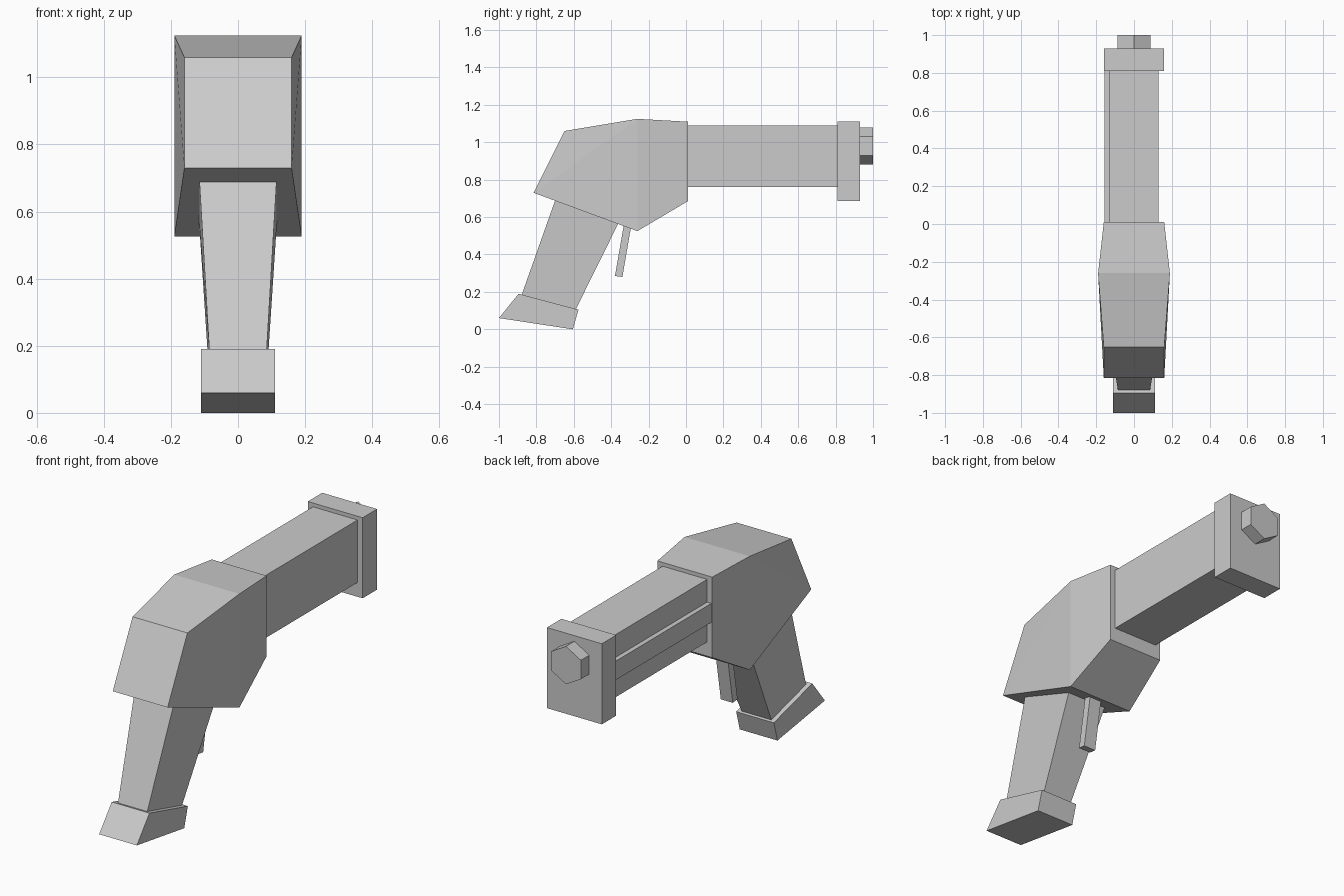
import bpy
import math

cube = bpy.data.objects.get("Cube")
if cube:
    bpy.data.objects.remove(cube, do_unlink=True)

grey = bpy.data.materials.new("plain_grey")
grey.use_nodes = True
color = (0.6, 0.6, 0.6, 1)
grey.diffuse_color = color
grey.node_tree.nodes["Principled BSDF"].inputs["Base Color"].default_value = color


def extrude_profile(name, points):
    """Solid symmetric about x = 0; each point is (y, z, half width)."""
    n = len(points)
    verts = [(s * w, y, z) for s in (1, -1) for y, z, w in points]
    faces = [tuple(range(n)), tuple(reversed(range(n, 2 * n)))]
    faces += [(i, i + n, (i + 1) % n + n, (i + 1) % n) for i in range(n)]
    return finish(name, verts, faces)


def finish(name, verts, faces):
    mesh = bpy.data.meshes.new(name)
    mesh.from_pydata(verts, [], faces)
    mesh.materials.append(grey)
    obj = bpy.data.objects.new(name, mesh)
    bpy.context.collection.objects.link(obj)
    return obj


def box(name, x, y, z):
    """Box from (min, max) pairs."""
    obj = extrude_profile(name, [(y[0], z[0], (x[1] - x[0]) / 2), (y[1], z[0], (x[1] - x[0]) / 2),
                                 (y[1], z[1], (x[1] - x[0]) / 2), (y[0], z[1], (x[1] - x[0]) / 2)])
    obj.location.x = (x[0] + x[1]) / 2
    return obj


# Faceted housing: front part tapers forward, rear part tapers back
front, middle, back = 0.16, 0.19, 0.16
top_mid, low_mid = (-0.26, 1.125, middle), (-0.26, 0.525, middle)
verts_rear = [top_mid, low_mid, (0.01, 0.685, back), (0.01, 1.11, back)]
verts_front = [(-0.65, 1.06, front), (-0.815, 0.73, front)]
section = verts_front + verts_rear[1:] + [top_mid]
sides = [(s * w, y, z) for s in (1, -1) for y, z, w in section]
n = len(section)
housing_faces = [(0, 1, 5), (1, 2, 5), (2, 3, 4, 5)]
housing_faces += [tuple(i + n for i in reversed(f)) for f in housing_faces]
housing_faces += [(i, i + n, (i + 1) % n + n, (i + 1) % n) for i in range(n)]
finish("housing", sides, housing_faces)

# Barrel with a rail on one side, and its end plate
box("barrel", (-0.13, 0.13), (0.0, 0.82), (0.76, 1.09))
box("side_rail", (-0.155, -0.12), (0.0, 0.82), (0.87, 0.97))
box("end_plate", (-0.16, 0.16), (0.81, 0.93), (0.685, 1.11))

# Hexagonal bolt, one corner up
bpy.ops.mesh.primitive_cylinder_add(vertices=6, radius=0.1, depth=0.08,
                                    location=(0, 0.96, 0.98),
                                    rotation=(math.pi / 2, 0, 0))
bolt = bpy.context.object
bolt.name = "hex_bolt"
bolt.data.materials.append(grey)

# Tapered grip, its foot and the trigger
extrude_profile("grip", [(-0.68, 0.745, 0.118), (-0.88, 0.18, 0.085),
                         (-0.595, 0.095, 0.085), (-0.345, 0.6, 0.118)])
extrude_profile("grip_foot", [(-1.0, 0.06, 0.11), (-0.605, 0.0, 0.11),
                              (-0.575, 0.105, 0.11), (-0.895, 0.19, 0.11)])
extrude_profile("trigger", [(-0.325, 0.6, 0.035), (-0.38, 0.285, 0.035),
                            (-0.34, 0.28, 0.035), (-0.285, 0.6, 0.035)])

# Make every face point outward
import bmesh
for obj in bpy.context.scene.objects:
    if obj.type == 'MESH':
        bm = bmesh.new()
        bm.from_mesh(obj.data)
        bmesh.ops.recalc_face_normals(bm, faces=bm.faces)
        bm.to_mesh(obj.data)
        bm.free()
